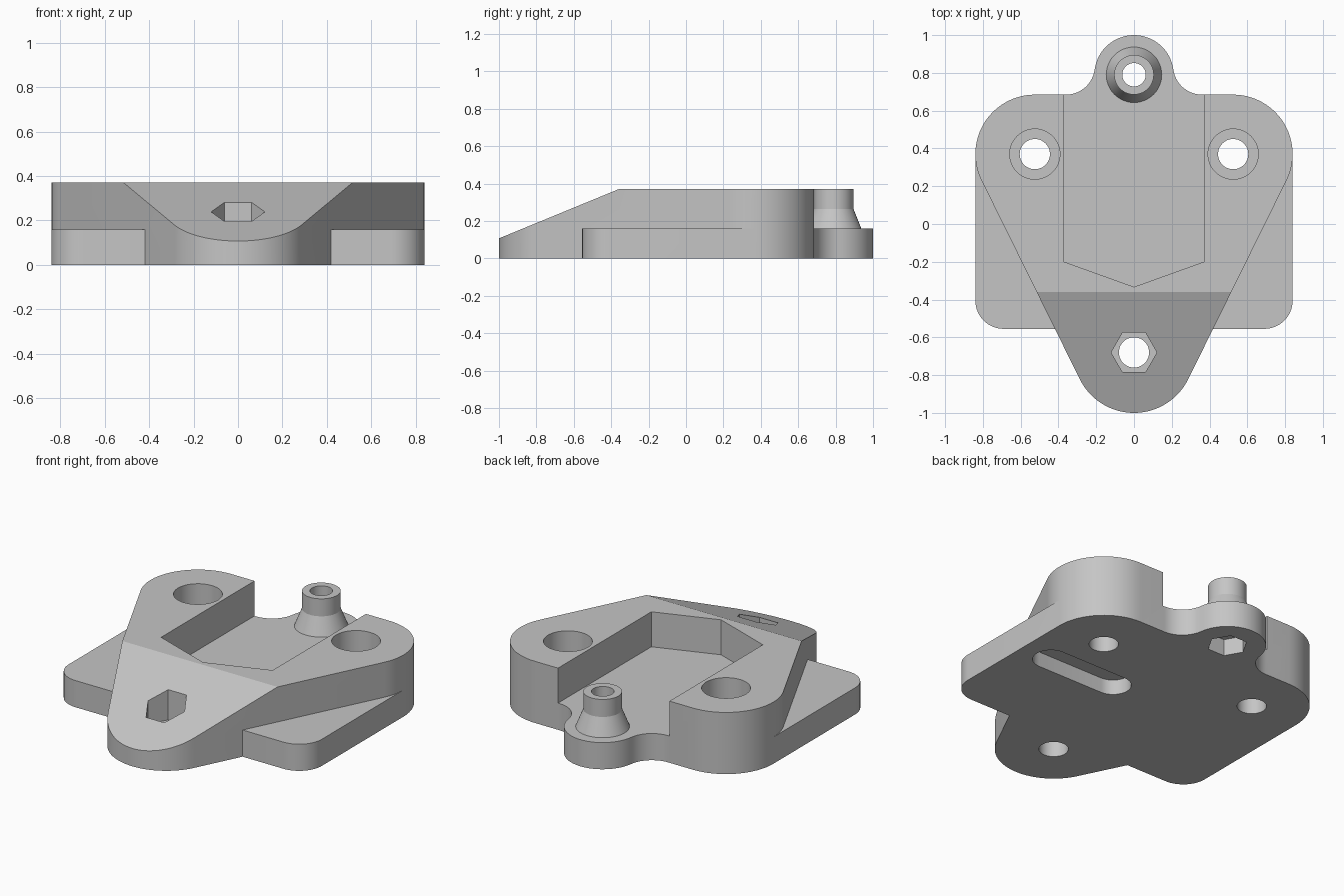
import bpy
import bmesh
from math import cos, sin, radians

if "Cube" in bpy.data.objects:
    bpy.data.objects.remove(bpy.data.objects["Cube"], do_unlink=True)

grey = bpy.data.materials.new("matte grey")
grey.use_nodes = True
colour = (0.56, 0.56, 0.56, 1)
grey.diffuse_color = colour
grey.node_tree.nodes["Principled BSDF"].inputs["Base Color"].default_value = colour


def arc(cx, cy, r, a0, a1, n=16):
    angles = [radians(a0 + (a1 - a0) * i / n) for i in range(n + 1)]
    return [(cx + r * cos(a), cy + r * sin(a)) for a in angles]


def circle(cx, cy, r, n=48):
    return arc(cx, cy, r, 0, 360, n)[:-1]


def mirrored(half):
    """Close an outline drawn counter-clockwise on the +x side."""
    pts = half + [(-x, y) for x, y in reversed(half)]
    out = []
    for p in pts:
        if not out or abs(p[0] - out[-1][0]) + abs(p[1] - out[-1][1]) > 1e-5:
            out.append(p)
    if abs(out[0][0] - out[-1][0]) + abs(out[0][1] - out[-1][1]) < 1e-5:
        out.pop()
    return out


def loft(name, layers, place=lambda x, y, z: (x, y, z)):
    """Solid through stacked outlines, given as (points, height)."""
    bm = bmesh.new()
    rings = [[bm.verts.new(place(x, y, z)) for x, y in pts] for pts, z in layers]
    n = len(rings[0])
    for low, high in zip(rings, rings[1:]):
        for i in range(n):
            j = (i + 1) % n
            bm.faces.new((low[i], low[j], high[j], high[i]))
    bm.faces.new(rings[0][::-1])
    bm.faces.new(rings[-1])
    bmesh.ops.recalc_face_normals(bm, faces=bm.faces)
    mesh = bpy.data.meshes.new(name)
    bm.to_mesh(mesh)
    bm.free()
    mesh.materials.append(grey)
    obj = bpy.data.objects.new(name, mesh)
    bpy.context.collection.objects.link(obj)
    return obj


def prism(name, pts, z0, z1):
    return loft(name, [(pts, z0), (pts, z1)])


def combine(target, tool, operation):
    tool.hide_render = True
    mod = target.modifiers.new(tool.name, 'BOOLEAN')
    mod.operation = operation
    mod.solver = 'EXACT'
    mod.object = tool
    bpy.context.view_layer.objects.active = target
    bpy.ops.object.modifier_apply(modifier=mod.name)
    bpy.data.objects.remove(tool, do_unlink=True)


TOP, PLATE = 0.37, 0.16
rear_corner = arc(0.525, 0.37, 0.315, 0, 90)

# Thick three-lobed body with a sloping nose
body = prism("mount_body", mirrored(
    arc(0, -0.68, 0.32, -90, -26.3) + arc(0.525, 0.37, 0.315, -26.3, 0, 6) + rear_corner),
    0, TOP)
slope = [(-1.2, 0.025), (-0.2, 0.436), (-0.2, 0.8), (-1.2, 0.8)]
combine(body, loft("nose_slope", [(slope, -1), (slope, 1)],
                   lambda y, z, x: (x, y, z)), 'DIFFERENCE')

# Pocket with a pointed front, open at the rear
combine(body, prism("pocket", [(0, -0.333), (0.37, -0.2), (0.37, 0.9),
                               (-0.37, 0.9), (-0.37, -0.2)], PLATE, 0.6), 'DIFFERENCE')

# Thin base plate with a filleted round rear tab
combine(body, prism("base_plate", mirrored(
    arc(0.69, -0.405, 0.15, -90, 0) + rear_corner
    + arc(0.36, 0.838, 0.153, -90, -172.4) + arc(0, 0.79, 0.21, 7.6, 90)),
    0, PLATE), 'UNION')

# Flared peg on the tab
wide, slim = circle(0, 0.79, 0.147), circle(0, 0.79, 0.105)
combine(body, loft("peg", [(wide, 0.1), (wide, PLATE), (slim, 0.265), (slim, TOP)]), 'UNION')

# Screw holes, counterbores, nut recesses and the underside slot
cuts = []
for x in (-0.525, 0.525):
    cuts += [(circle(x, 0.37, 0.133), PLATE, 0.6), (circle(x, 0.37, 0.08), -0.1, 0.3)]
cuts += [
    (circle(0, -0.68, 0.121, 6), 0.1, 0.6),
    (circle(0, -0.68, 0.08), -0.1, 0.2),
    (circle(0, 0.79, 0.11, 6), -0.1, 0.1),
    (circle(0, 0.79, 0.062), 0.05, 0.6),
    (arc(0.64, 0.06, 0.1, -90, 90) + arc(0.2, 0.06, 0.1, 90, 270), -0.1, 0.09),
]
for pts, z0, z1 in cuts:
    combine(body, prism("hole", pts, z0, z1), 'DIFFERENCE')

bpy.ops.object.select_all(action='DESELECT')
body.select_set(True)
bpy.context.view_layer.objects.active = body
bpy.ops.object.shade_smooth_by_angle(angle=radians(20))
